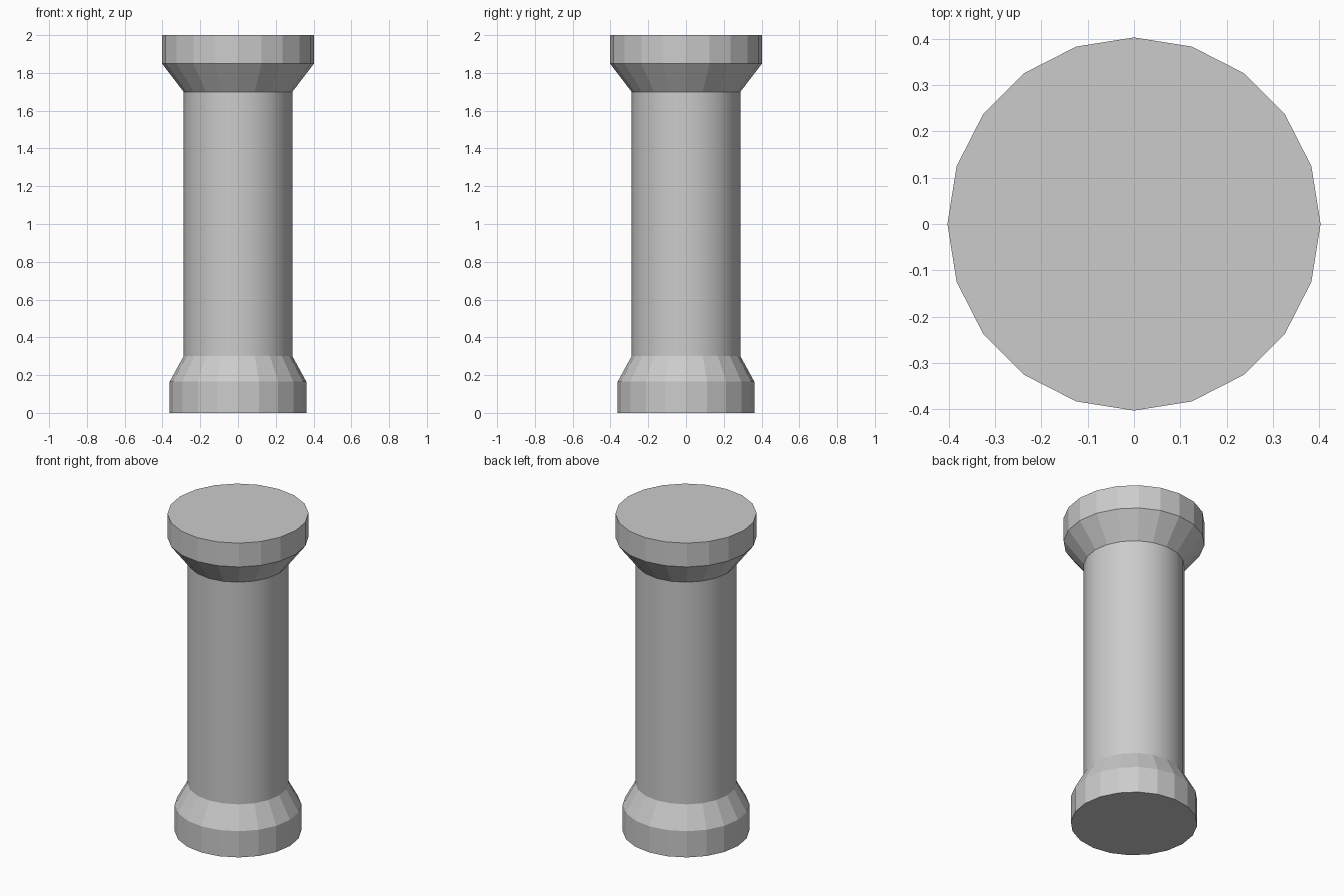
import bpy, bmesh
from math import cos, sin, pi

if "Cube" in bpy.data.objects:
    bpy.data.objects.remove(bpy.data.objects["Cube"])

SIDES = 20


def lathe(name, profile, cap_bottom=False, cap_top=False, smooth=False):
    """Spin (radius, height) points into a faceted ring stack."""
    bm = bmesh.new()
    rings = [[bm.verts.new((r * cos(2 * pi * i / SIDES), r * sin(2 * pi * i / SIDES), z))
              for i in range(SIDES)] for r, z in profile]
    for low, high in zip(rings, rings[1:]):
        for i in range(SIDES):
            j = (i + 1) % SIDES
            face = bm.faces.new((low[i], low[j], high[j], high[i]))
            face.smooth = smooth
    if cap_bottom:
        bm.faces.new(rings[0][::-1])
    if cap_top:
        bm.faces.new(rings[-1])
    mesh = bpy.data.meshes.new(name)
    bm.to_mesh(mesh)
    bm.free()
    obj = bpy.data.objects.new(name, mesh)
    bpy.context.collection.objects.link(obj)
    return obj


# Faceted foot tapering into the shaft
lathe("base", [(0.362, 0), (0.362, 0.165), (0.288, 0.30)], cap_bottom=True)
# Smooth round shaft
lathe("shaft", [(0.288, 0.30), (0.288, 1.70)], smooth=True)
# Faceted flared head
lathe("capital", [(0.288, 1.70), (0.403, 1.85), (0.403, 2.0)], cap_top=True)
